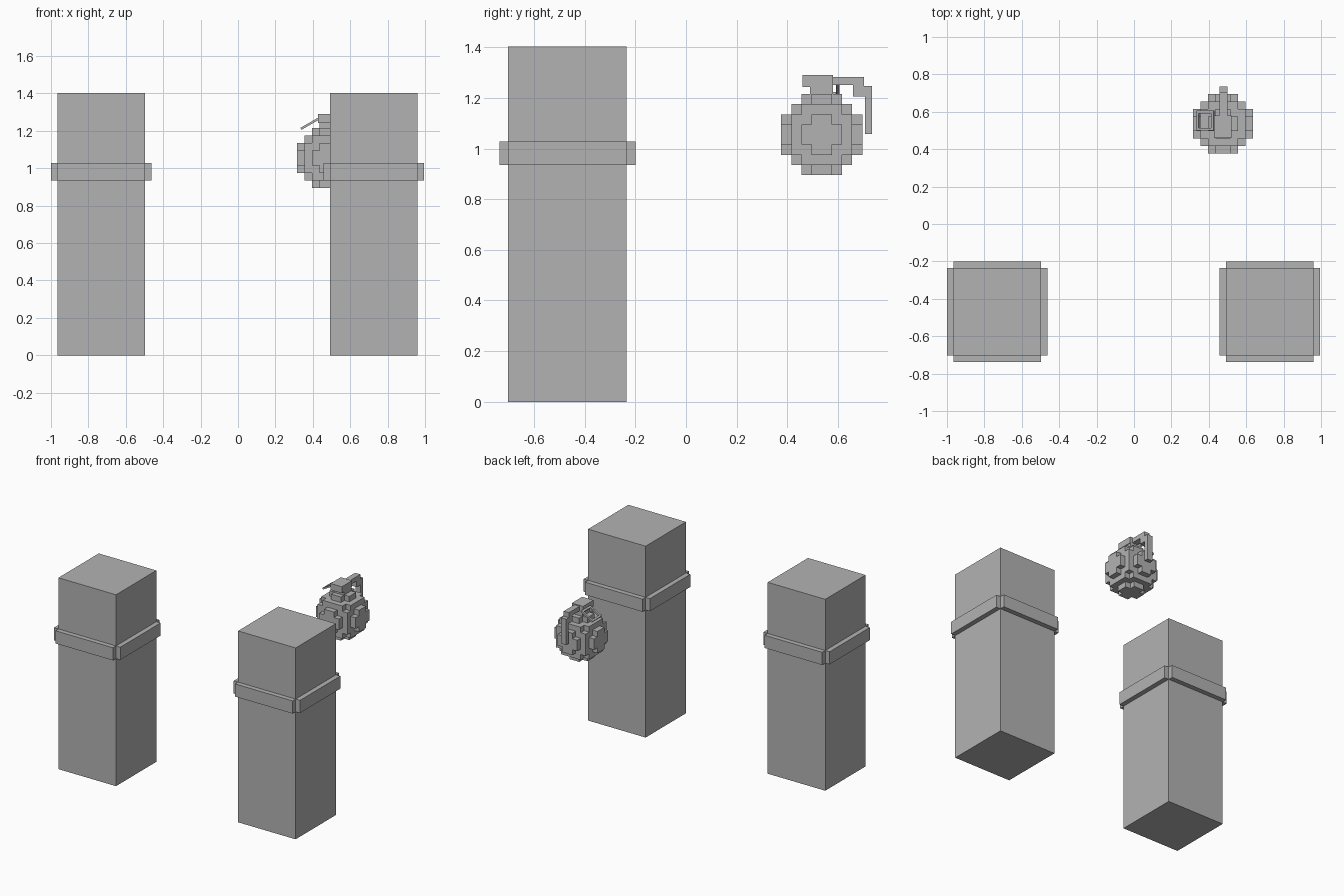
import bpy, bmesh, math
from mathutils import Vector, Matrix
from itertools import product

if "Cube" in bpy.data.objects:
    bpy.data.objects.remove(bpy.data.objects["Cube"])

grey = bpy.data.materials.new("stone grey")
grey.diffuse_color = (0.45, 0.45, 0.45, 1)
grey.use_nodes = True
grey.node_tree.nodes["Principled BSDF"].inputs["Base Color"].default_value = grey.diffuse_color


def finish(name, bm):
    me = bpy.data.meshes.new(name)
    bm.to_mesh(me)
    bm.free()
    me.materials.append(grey)
    ob = bpy.data.objects.new(name, me)
    bpy.context.collection.objects.link(ob)
    return ob


def box(name, x, y, z):
    """Box given by its (min, max) range on each axis."""
    bm = bmesh.new()
    size = [b - a for a, b in (x, y, z)]
    mid = Vector([(a + b) / 2 for a, b in (x, y, z)])
    bmesh.ops.create_cube(bm, size=1, matrix=Matrix.Translation(mid) @ Matrix.Diagonal((*size, 1)))
    return finish(name, bm)


# Two square pillars, each with a band of four plates
for side, x0, x1 in (("left", -0.965, -0.498), ("right", 0.492, 0.959)):
    y0, y1, t = -0.702, -0.235, 0.035
    zb = (0.935, 1.028)
    box(side + "_pillar", (x0, x1), (y0, y1), (0, 1.403))
    box(side + "_band_front", (x0, x1), (y0 - t, y0), zb)
    box(side + "_band_back", (x0, x1), (y1, y1 + t), zb)
    box(side + "_band_left", (x0 - t, x0), (y0, y1), zb)
    box(side + "_band_right", (x1, x1 + t), (y0, y1), zb)

# Blocky round body: outer faces of the cells inside a sphere of radius four
CELL = 0.04
centre = Vector((0.475, 0.536, 1.055))
cells = {c for c in product(range(-4, 4), repeat=3)
         if sum((v + 0.5) ** 2 for v in c) < 16}
bm = bmesh.new()
for c in cells:
    for axis, s in product(range(3), (-1, 1)):
        n = list(c)
        n[axis] += s
        if tuple(n) in cells:
            continue
        mid = Vector([v + 0.5 for v in c])
        d, u = Vector(), Vector()
        d[axis], u[(axis + 1) % 3] = s / 2, 0.5
        w = (2 * d).cross(u)
        bm.faces.new([bm.verts.new(centre + CELL * (mid + d + p))
                      for p in (-u - w, u - w, u + w, w - u)])
bmesh.ops.remove_doubles(bm, verts=bm.verts, dist=0.001)
bmesh.ops.dissolve_limit(bm, angle_limit=0.02, verts=bm.verts, edges=bm.edges)
finish("round_body", bm)

# Neck and head on top of the body
box("neck", (0.435, 0.515), (0.49, 0.58), (1.21, 1.25))
box("head", (0.428, 0.52), (0.46, 0.58), (1.217 + 0.026, 1.29))

# Lever: a strip that steps outward and hangs down behind
profile = [(0.58, 1.283), (0.703, 1.283), (0.703, 1.247), (0.735, 1.247),
           (0.735, 1.058), (0.706, 1.058), (0.706, 1.205), (0.66, 1.205),
           (0.66, 1.25), (0.58, 1.25)]
bm = bmesh.new()
face = bm.faces.new([bm.verts.new((0.457, y, z)) for y, z in profile])
ext = bmesh.ops.extrude_face_region(bm, geom=[face])
bmesh.ops.translate(bm, vec=(0.043, 0, 0),
                    verts=[v for v in ext["geom"] if isinstance(v, bmesh.types.BMVert)])
bmesh.ops.recalc_face_normals(bm, faces=bm.faces)
finish("lever", bm)

# Square pull ring, tilted down to the side of the head
h, b, t = 0.053, 0.014, 0.006
bars = [box("ring_bar_outer", (-h, -h + b), (-h, h), (-t, t)),
        box("ring_bar_inner", (h - b, h), (-h, h), (-t, t)),
        box("ring_bar_front", (-h + b, h - b), (-h, -h + b), (-t, t)),
        box("ring_bar_back", (-h + b, h - b), (h - b, h), (-t, t))]
for bar in bars:
    bar.location = (0.382, 0.553, 1.237)
    bar.rotation_euler = (0, -math.radians(30), 0)
